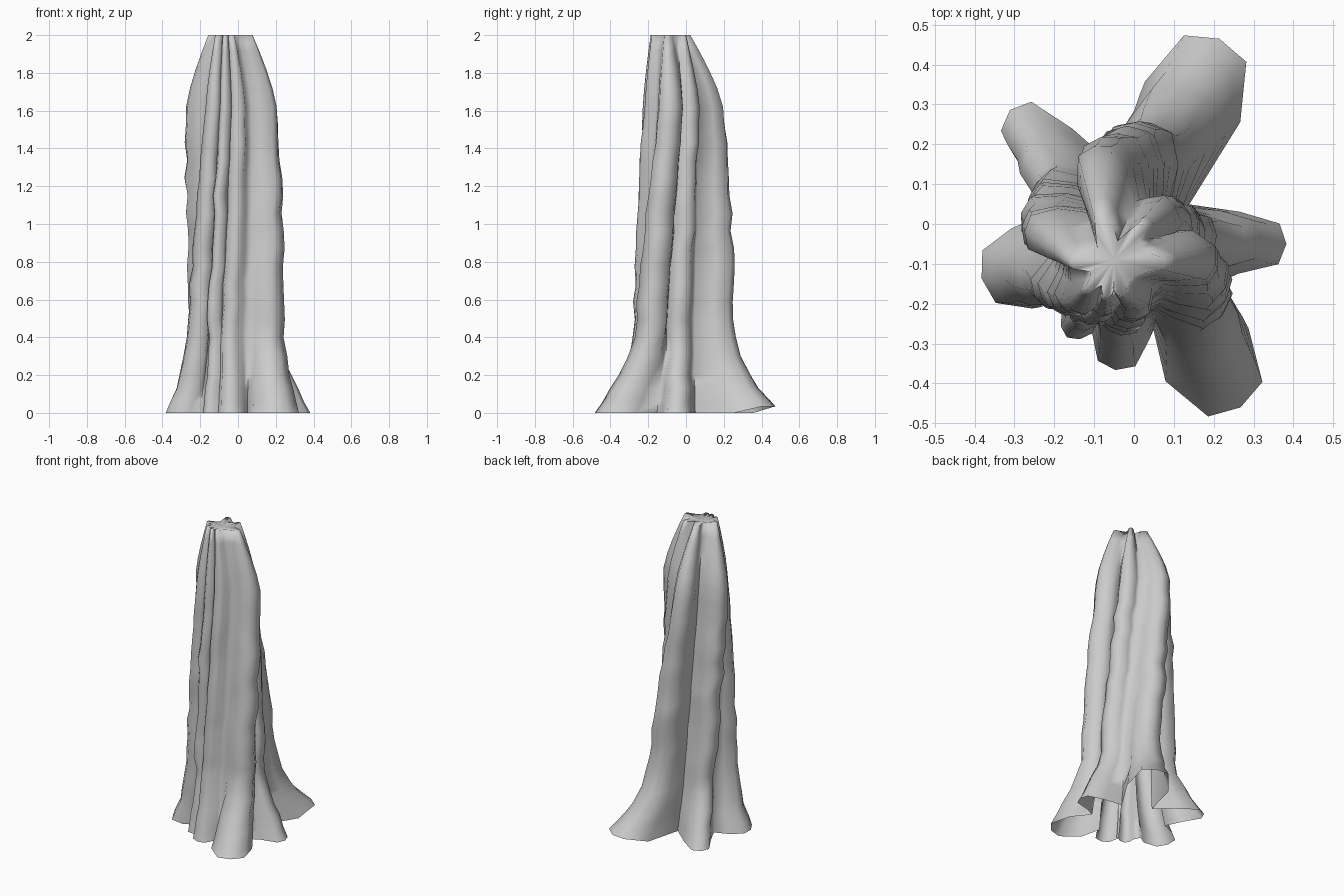
import bpy, bmesh, math, random
from mathutils import Vector

if "Cube" in bpy.data.objects:
    bpy.data.objects.remove(bpy.data.objects["Cube"])

random.seed(4)

# Root/flute lobes, anticlockwise: tip positions at z = 2, 1.62, 0.4, 0,
# half widths at the same heights, valley factor towards the next lobe, shoulder set-back
LOBES = [
    ([(-.03, -.18), (.01, -.215), (-.045, -.275), (-.045, -.36)], (.014, .036, .045, .056), 1.4, .25),  # front
    ([(.075, -.10), (.20, -.10), (.215, -.235), (.262, -.452)], (.018, .052, .066, .095), 1.4, .3),     # front right
    ([(.02, -.005), (.10, .045), (.205, -.04), (.375, -.05)], (.014, .042, .05, .06), 1.0, .3),         # right
    ([(-.085, .02), (-.10, .19), (.07, .25), (.21, .455)], (.018, .052, .07, .1), 1.05, .3),            # back right
    ([(-.155, -.10), (-.27, -.02), (-.23, .10), (-.305, .28)], (.016, .05, .055, .062), 1.4, .3),       # back left
    ([(-.115, -.165), (-.15, -.215), (-.25, -.16), (-.375, -.135)], (.012, .036, .055, .08), 1.5, .25), # front left
    ([(-.07, -.185), (-.075, -.225), (-.145, -.235), (-.165, -.28)], (.01, .022, .028, .034), 1.5, .12),  # small front
]
CENTRES = [(-.05, -.09), (-.03, -.04), (0, -.04), (0, -.04)]
VALLEY = (.048, .105, .135, .165)


def blend(values, z):
    """Value of a four-level quantity at height z, with curved flare and shoulder."""
    if z > 1.62:
        i, t = 0, 1 - ((z - 1.62) / .38) ** 1.3
    elif z > .4:
        i, t = 1, (1.62 - z) / 1.22
    else:
        i, t = 2, ((.4 - z) / .4) ** 1.35
    a, b = values[i], values[i + 1]
    if isinstance(a, tuple):
        return Vector(a).lerp(Vector(b), t)
    return a + (b - a) * t


def section(z):
    """Closed star outline of the trunk at one height."""
    c = blend(CENTRES, z)
    rough = .009 if .1 < z < 1.5 else 0
    # the twisting flutes keep their radius between the flare and the shoulder
    s = min(1, max(0, (z - .4) / 1.22))
    bulge = 1 + .24 * s * (1 - s)
    tips = [c + (blend(l[0], z) - c) * bulge for l in LOBES]
    pts = []
    for i, ((_, widths, valley, setback), tip) in enumerate(zip(LOBES, tips)):
        tip = tip + Vector((random.uniform(-rough, rough), random.uniform(-rough, rough)))
        w = blend(widths, z)
        d = (tip - c).normalized()
        p = Vector((-d.y, d.x))
        length = (tip - c).length
        lift = .035 * max(0, 1 - z / .15) if i == 3 else 0
        for side, back in ((-1.3, setback), (-.85, .03), (0, -.02), (.85, .03), (1.3, setback)):
            q = tip + p * w * side - d * length * back
            pts.append((q.x, q.y, z + (lift if back < .1 else 0)))
        nxt = (tips[(i + 1) % len(tips)] - c).normalized()
        v = c + (d + nxt).normalized() * blend(VALLEY, z) * valley
        pts.append((v.x, v.y, z))
    return pts


# Trunk: stacked star sections, capped on top and open underneath
bm = bmesh.new()
heights = [0, .06, .13, .2, .3, .4] + [.4 + .0938 * k for k in range(1, 13)] + [1.62, 1.72, 1.82, 1.92, 2.0]
rings = [[bm.verts.new(co) for co in section(z)] for z in heights]
for lo, hi in zip(rings, rings[1:]):
    n = len(lo)
    for k in range(n):
        bm.faces.new((lo[k], lo[(k + 1) % n], hi[(k + 1) % n], hi[k]))
mid = bm.verts.new((-.05, -.09, 1.985))
top = rings[-1]
for k in range(len(top)):
    bm.faces.new((top[k], top[(k + 1) % len(top)], mid))

mesh = bpy.data.meshes.new("trunk")
bm.to_mesh(mesh)
bm.free()
trunk = bpy.data.objects.new("fluted_trunk", mesh)
bpy.context.collection.objects.link(trunk)
bpy.context.view_layer.objects.active = trunk
trunk.select_set(True)
bpy.ops.object.shade_smooth_by_angle(angle=math.radians(100))
